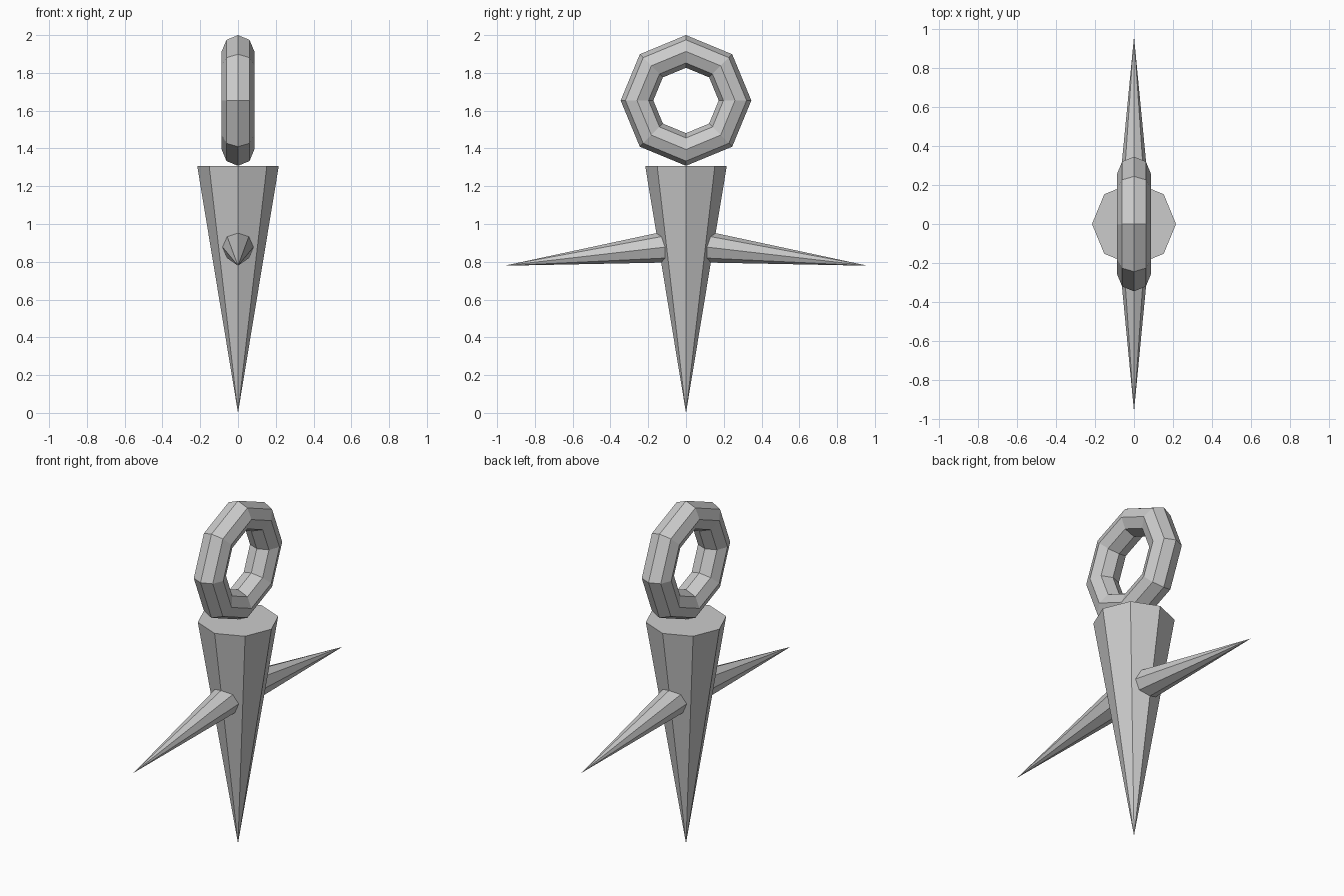
import bpy
from math import pi
from mathutils import Vector

if "Cube" in bpy.data.objects:
    bpy.data.objects.remove(bpy.data.objects["Cube"])


def spike(name, base, tip, radius):
    """Eight-sided cone from a base centre to a tip, with corners on the axes."""
    base, tip = Vector(base), Vector(tip)
    axis = tip - base
    bpy.ops.mesh.primitive_cone_add(vertices=8, radius1=radius, radius2=0,
                                    depth=axis.length, location=(base + tip) / 2)
    obj = bpy.context.object
    obj.rotation_euler = axis.to_track_quat('Z', 'Y').to_euler()
    obj.name = name
    return obj


# Tapered body, point down
spike("body_spike", (0, 0, 1.308), (0, 0, 0), 0.216)

# Two slightly drooping side spikes, rooted inside the body
for side, label in ((-1, "front"), (1, "back")):
    spike(label + "_side_spike", (0, side * 0.04, 0.886), (0, side * 0.963, 0.779), 0.089)

# Upright ring standing on the body
bpy.ops.mesh.primitive_torus_add(major_segments=8, minor_segments=8,
                                 major_radius=0.2595, minor_radius=0.0865,
                                 location=(0, 0, 1.654), rotation=(0, pi / 2, 0))
bpy.context.object.name = "top_ring"
